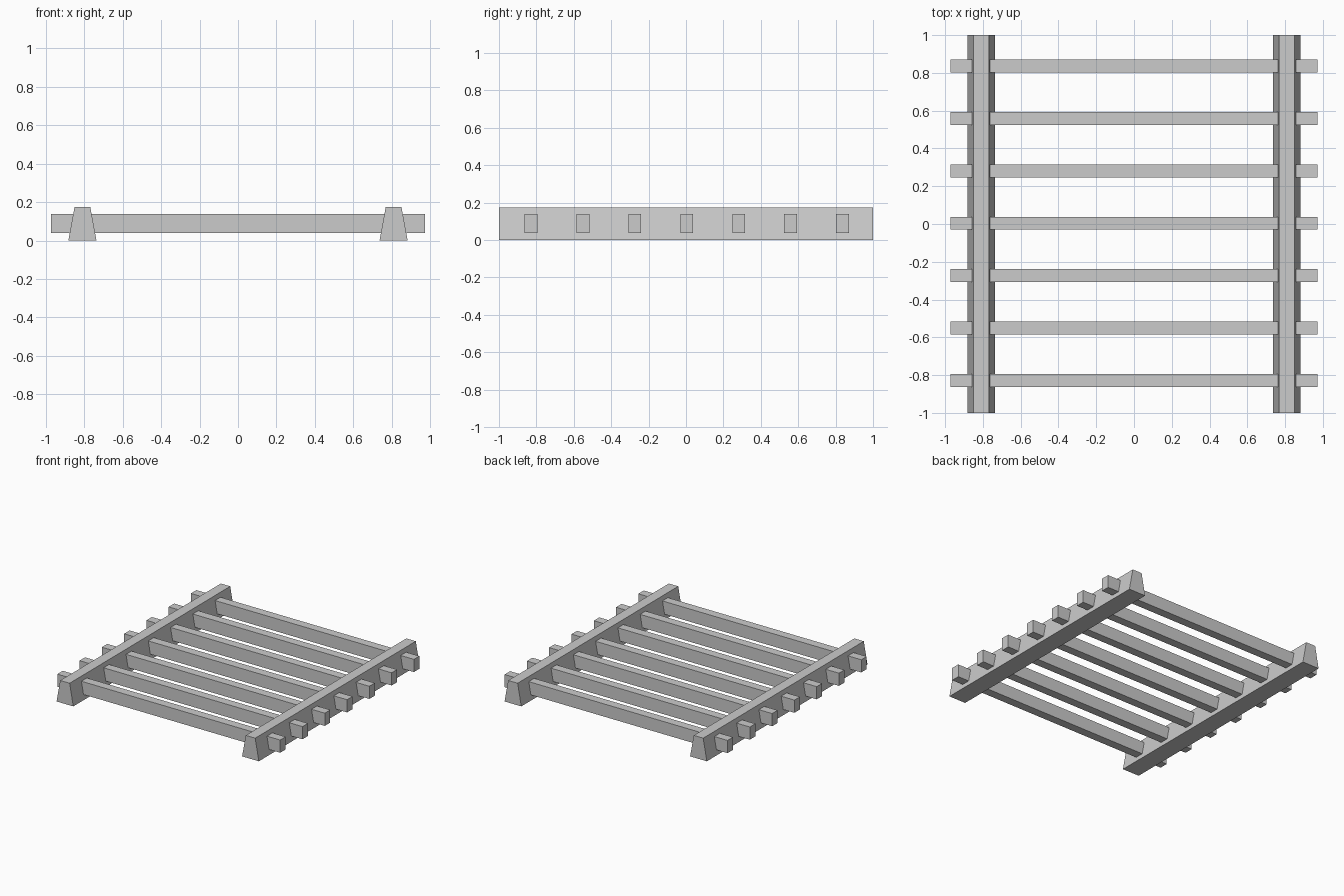
import bpy
import bmesh

if "Cube" in bpy.data.objects:
    bpy.data.objects.remove(bpy.data.objects["Cube"])


def prism(name, profile, axis, start, end):
    """Extrude a closed 2D profile along x or y."""
    bm = bmesh.new()
    place = (lambda a, z: (start, a, z)) if axis == 'x' else (lambda a, z: (a, start, z))
    face = bm.faces.new([bm.verts.new(place(a, z)) for a, z in profile])
    moved = bmesh.ops.extrude_face_region(bm, geom=[face])['geom']
    length = end - start
    offset = (length, 0, 0) if axis == 'x' else (0, length, 0)
    bmesh.ops.translate(bm, vec=offset,
                        verts=[g for g in moved if isinstance(g, bmesh.types.BMVert)])
    bmesh.ops.recalc_face_normals(bm, faces=bm.faces)
    mesh = bpy.data.meshes.new(name)
    bm.to_mesh(mesh)
    bm.free()
    obj = bpy.data.objects.new(name, mesh)
    bpy.context.collection.objects.link(obj)
    return obj


# Two tapered side rails running front to back
RAIL_X, RAIL_BOTTOM, RAIL_TOP, RAIL_HEIGHT = 0.809, 0.073, 0.041, 0.174
for side, x in (("left", -RAIL_X), ("right", RAIL_X)):
    prism(f"{side}_rail",
          [(x - RAIL_BOTTOM, 0), (x + RAIL_BOTTOM, 0),
           (x + RAIL_TOP, RAIL_HEIGHT), (x - RAIL_TOP, RAIL_HEIGHT)],
          'y', -1, 1)

# Seven crossbars passing through both rails
SPACING, HALF_WIDTH, BAR_LOW, BAR_HIGH = 0.2775, 0.034, 0.039, 0.139
for i in range(7):
    y = 0.004 + (i - 3) * SPACING
    prism(f"crossbar_{i + 1}",
          [(y - HALF_WIDTH, BAR_LOW), (y + HALF_WIDTH, BAR_LOW),
           (y + HALF_WIDTH, BAR_HIGH), (y - HALF_WIDTH, BAR_HIGH)],
          'x', -0.972, 0.972)
